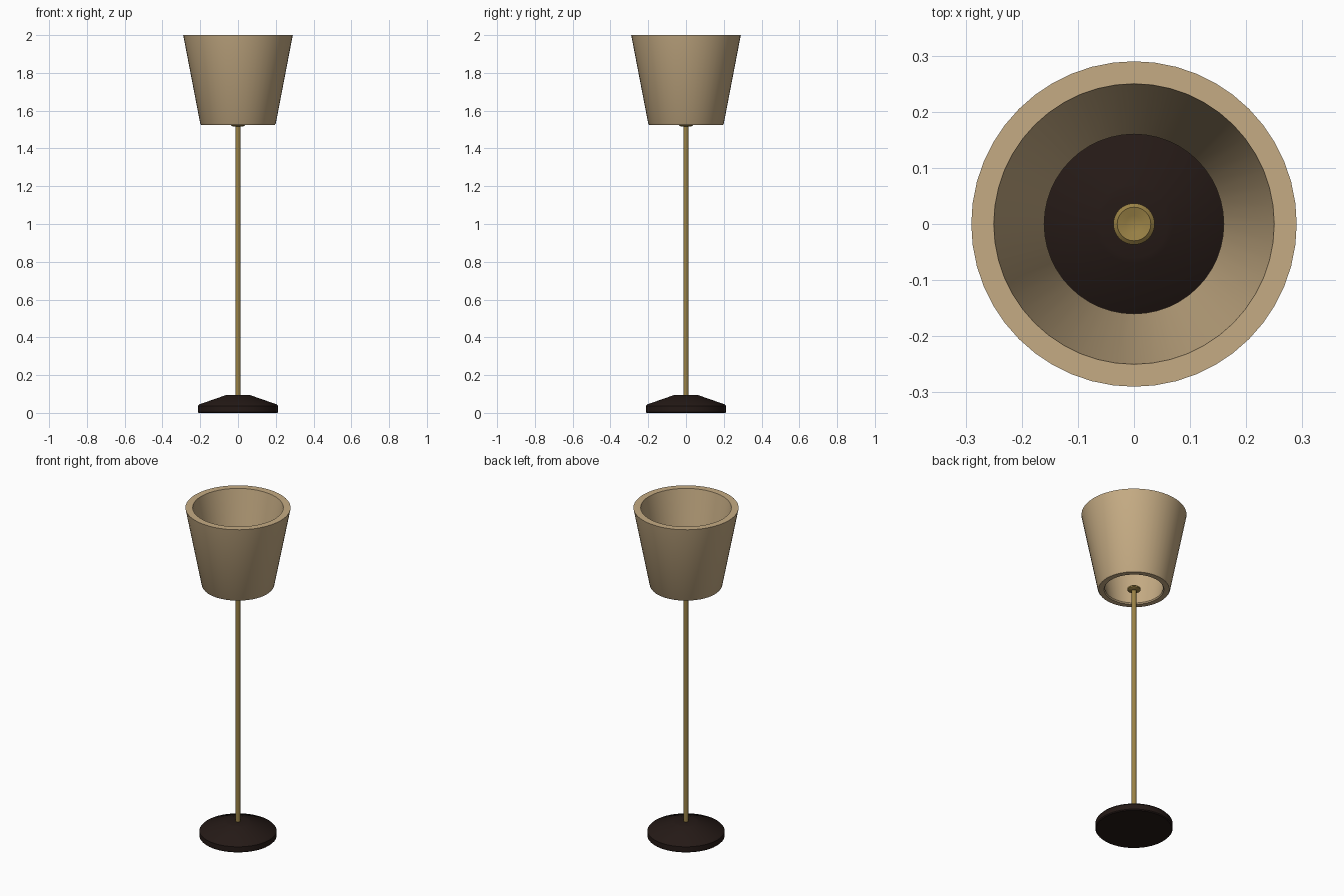
import bpy, bmesh, math

if "Cube" in bpy.data.objects:
    bpy.data.objects.remove(bpy.data.objects["Cube"])


def material(name, rgb):
    m = bpy.data.materials.new(name)
    m.diffuse_color = (*rgb, 1)
    m.use_nodes = True
    m.node_tree.nodes["Principled BSDF"].inputs["Base Color"].default_value = m.diffuse_color
    return m


def lathe(name, profile, mat, segments=48, closed=False):
    """Spin an (r, z) profile around the z axis."""
    bm = bmesh.new()
    verts = [bm.verts.new((r, 0, z)) for r, z in profile]
    edges = [bm.edges.new(p) for p in zip(verts, verts[1:])]
    if closed:
        edges.append(bm.edges.new((verts[-1], verts[0])))
    bmesh.ops.spin(bm, geom=verts + edges, cent=(0, 0, 0), axis=(0, 0, 1),
                   angle=math.tau, steps=segments, use_duplicate=False)
    bmesh.ops.remove_doubles(bm, verts=bm.verts, dist=1e-5)
    bmesh.ops.recalc_face_normals(bm, faces=bm.faces)
    me = bpy.data.meshes.new(name)
    bm.to_mesh(me)
    bm.free()
    me.materials.append(mat)
    ob = bpy.data.objects.new(name, me)
    bpy.context.collection.objects.link(ob)
    bpy.ops.object.select_all(action='DESELECT')
    ob.select_set(True)
    bpy.context.view_layer.objects.active = ob
    bpy.ops.object.shade_smooth_by_angle(angle=math.radians(35))
    return ob


fabric = material("fabric", (0.56, 0.41, 0.23))
brass = material("brass", (0.32, 0.22, 0.06))
dark = material("dark_wood", (0.018, 0.010, 0.008))

# Weighted foot with a sloping top
lathe("base", [(0, 0), (0.208, 0), (0.213, 0.005), (0.213, 0.036), (0.205, 0.045),
               (0.07, 0.092), (0.06, 0.095), (0, 0.095)], dark)

# Slim pole
lathe("pole", [(0, 0.08), (0.014, 0.08), (0.014, 1.525), (0, 1.525)], brass, 24)

# Small dished socket plate at the top of the pole
lathe("socket", [(0, 1.515), (0.025, 1.515), (0.037, 1.522), (0.037, 1.53),
                 (0.030, 1.536), (0.015, 1.532), (0, 1.528)], brass, 24)

# Thick-walled shade, open at both ends
lathe("shade", [(0.195, 1.525), (0.200, 1.532), (0.290, 2.0), (0.250, 2.0),
                (0.160, 1.532), (0.165, 1.525)], fabric, 48, closed=True)
